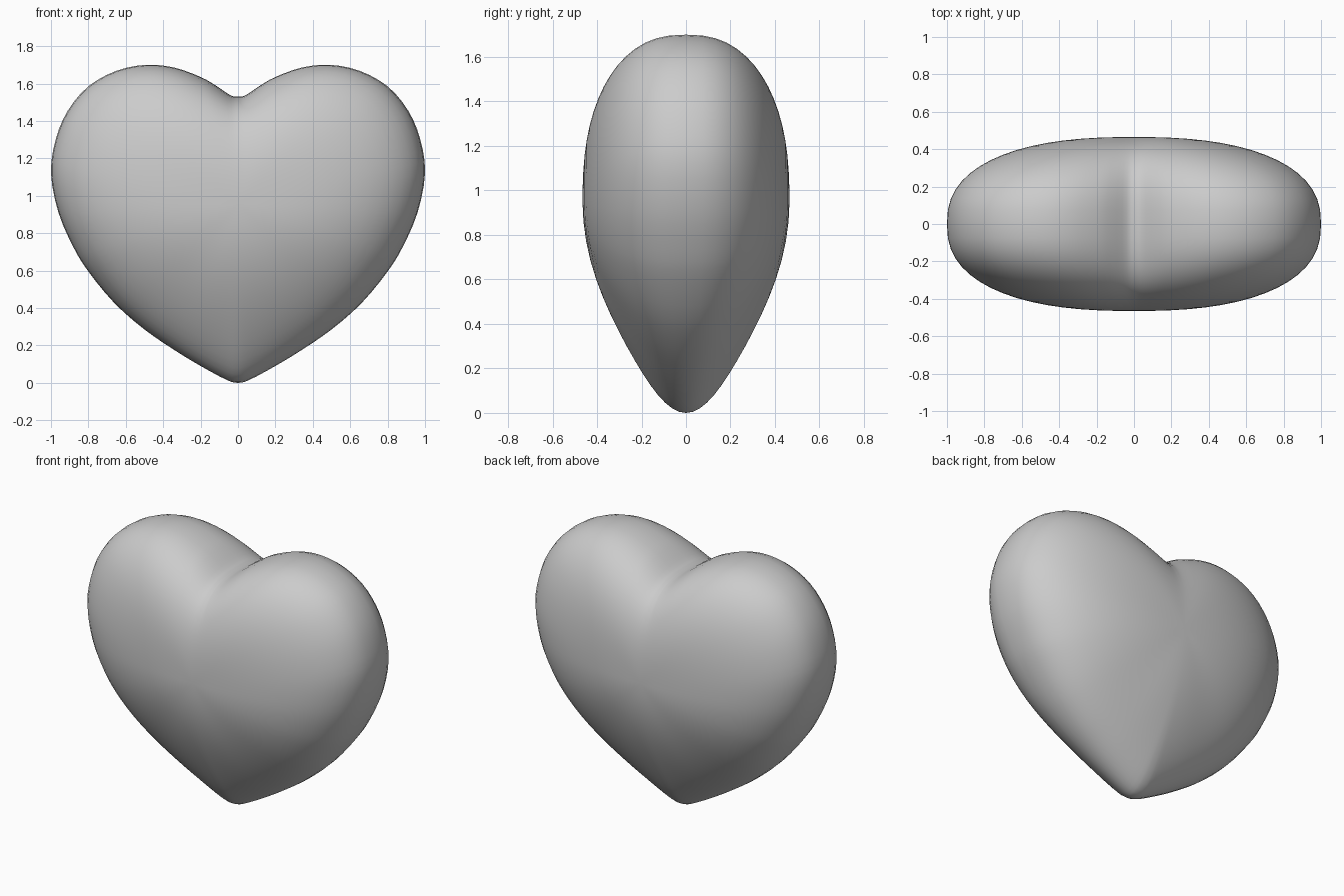
import bpy, bmesh, math
from mathutils import Vector

cube = bpy.data.objects.get("Cube")
if cube:
    bpy.data.objects.remove(cube, do_unlink=True)

CENTRE = Vector((0, 0.95))   # fullest point (x, z)
DEPTH = 0.465                # half thickness
RINGS = 32

# Right half of the outline, from the cleft round to the tip (x, z)
half = [(0, 1.53), (0.04, 1.537), (0.12, 1.59), (0.2, 1.635), (0.34, 1.685), (0.49, 1.7),
        (0.65, 1.668), (0.8, 1.585), (0.91, 1.455), (0.975, 1.3), (1, 1.12), (0.96, 0.91),
        (0.88, 0.725), (0.8, 0.595), (0.66, 0.425), (0.5, 0.285), (0.34, 0.175),
        (0.2, 0.09), (0.06, 0.015), (0, 0)]
outline = half + [(-x, z) for x, z in reversed(half[1:-1])]


def smooth_loop(points, steps):
    """Catmull-Rom curve through a closed loop of points."""
    pts = [Vector(p) for p in points]
    n, out = len(pts), []
    for i in range(n):
        a, b, c, d = (pts[(i + k) % n] for k in (-1, 0, 1, 2))
        for j in range(steps):
            t = j / steps
            out.append(b + 0.5 * t * (c - a + t * (2 * a - 5 * b + 4 * c - d
                                                   + t * (3 * (b - c) + d - a))))
    return out


def soft_radius(direction, rays):
    """Outline radius averaged over neighbouring directions, without cleft or tip."""
    weights = [math.exp(-(direction.angle(r) / 0.36) ** 2) for r in rays]
    return sum(w * r.length for w, r in zip(weights, rays)) / sum(weights)


def surface_point(ray, soft, phi):
    """Point on the puffed body: phi runs from the front pole to the back pole."""
    s, c = math.sin(phi), math.cos(phi)
    direction = ray.normalized()
    # rings change from a soft oval near the poles to the full outline at the rim
    radius = s * (soft + (ray.length - soft) * s ** 3)
    # the lobes are full and round, the lower part tapers to a thinner wedge
    full = max(0, 1 - s ** 2.45) ** (1 / 2.45)
    thin = c * c + 0.5 * s ** 3 * (abs(c) - c * c)
    wedge = 0.88 * max(0, -direction.y) ** 2
    y = DEPTH * (full + wedge * (thin - full))
    return (direction.x * radius, -math.copysign(y, c), CENTRE.y + direction.y * radius)


# Heart body, lofted ring by ring
rays = [p - CENTRE for p in smooth_loop(outline, 3)]
softs = [soft_radius(r, rays) for r in rays]
bm = bmesh.new()
front = bm.verts.new((0, -DEPTH, CENTRE.y))
back = bm.verts.new((0, DEPTH, CENTRE.y))
rings = [[bm.verts.new(surface_point(r, soft, math.pi * k / RINGS))
          for r, soft in zip(rays, softs)] for k in range(1, RINGS)]
n = len(rays)
for i in range(n):
    j = (i + 1) % n
    bm.faces.new((front, rings[0][i], rings[0][j]))
    bm.faces.new((back, rings[-1][j], rings[-1][i]))
    for a, b in zip(rings, rings[1:]):
        bm.faces.new((a[i], b[i], b[j], a[j]))
bmesh.ops.recalc_face_normals(bm, faces=bm.faces)
for f in bm.faces:
    f.smooth = True
mesh = bpy.data.meshes.new("heart_body")
bm.to_mesh(mesh)
bm.free()
heart = bpy.data.objects.new("heart_body", mesh)
bpy.context.collection.objects.link(heart)

# Plain light grey
grey = bpy.data.materials.new("light_grey")
grey.use_nodes = True
colour = (0.6, 0.6, 0.6, 1)
grey.diffuse_color = colour
grey.node_tree.nodes["Principled BSDF"].inputs["Base Color"].default_value = colour
mesh.materials.append(grey)
